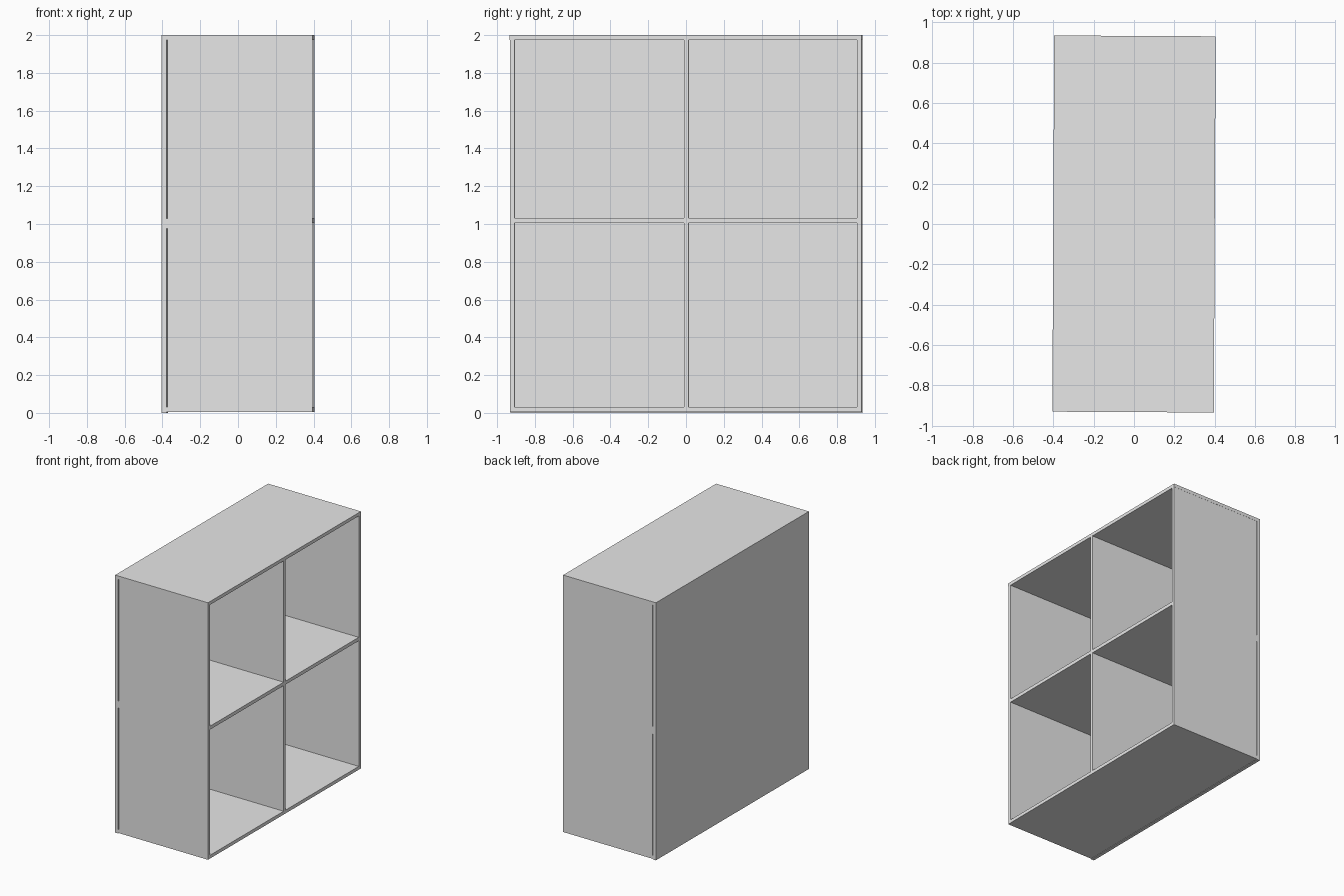
import bpy
import math

cube = bpy.data.objects.get("Cube")
if cube:
    bpy.data.objects.remove(cube, do_unlink=True)

grey = bpy.data.materials.new("light grey")
grey.use_nodes = True
colour = (0.8, 0.8, 0.8, 1)
grey.diffuse_color = colour
grey.node_tree.nodes["Principled BSDF"].inputs["Base Color"].default_value = colour

# The whole unit stands very slightly turned
TURN = -0.005
BACK, FRONT = -0.4, 0.4          # closed back to open face
HALF = 0.932                     # half width
BOARD = 0.026
INNER_BACK = BACK + BOARD
INNER = HALF - BOARD


def board(name, x, y, z):
    """Box between (min, max) limits on each axis, turned about the origin."""
    bpy.ops.mesh.primitive_cube_add(size=1)
    obj = bpy.context.object
    obj.name = name
    spans = (x, y, z)
    mid = [(a + b) / 2 for a, b in spans]
    size = [b - a for a, b in spans]
    for v in obj.data.vertices:
        v.co = [m + c * s for m, c, s in zip(mid, v.co, size)]
    obj.rotation_euler.z = TURN
    obj.data.materials.append(grey)
    return obj


# Back panel, reaching slightly below the carcass
board("back_panel", (BACK, INNER_BACK), (-HALF, HALF), (0, 2))

# Top board
board("top_board", (INNER_BACK, FRONT), (-HALF, HALF), (2 - BOARD, 2))

# Side boards with a fine gap to the back panel, and the floor and shelf halves
for side, sign in (("right", -1), ("left", 1)):
    outer = sorted((sign * INNER, sign * (HALF - 0.001)))
    board(side + "_side", (INNER_BACK + 0.006, FRONT), outer, (0.004, 2 - BOARD))
    half = sorted((0, sign * INNER))
    board(side + "_floor", (INNER_BACK, FRONT), half, (0.004, 0.03))
    board(side + "_shelf", (INNER_BACK, FRONT), half, (1.005, 1.032))
    # Tabs joining the side to the back panel
    for level, z in (("lower", (0.004, 0.03)), ("middle", (0.975, 1.03))):
        board(side + "_" + level + "_tab", (INNER_BACK, INNER_BACK + 0.006), outer, z)

# Upright divider
board("divider", (INNER_BACK, FRONT), (-0.009, 0.014), (0.004, 2 - BOARD))
